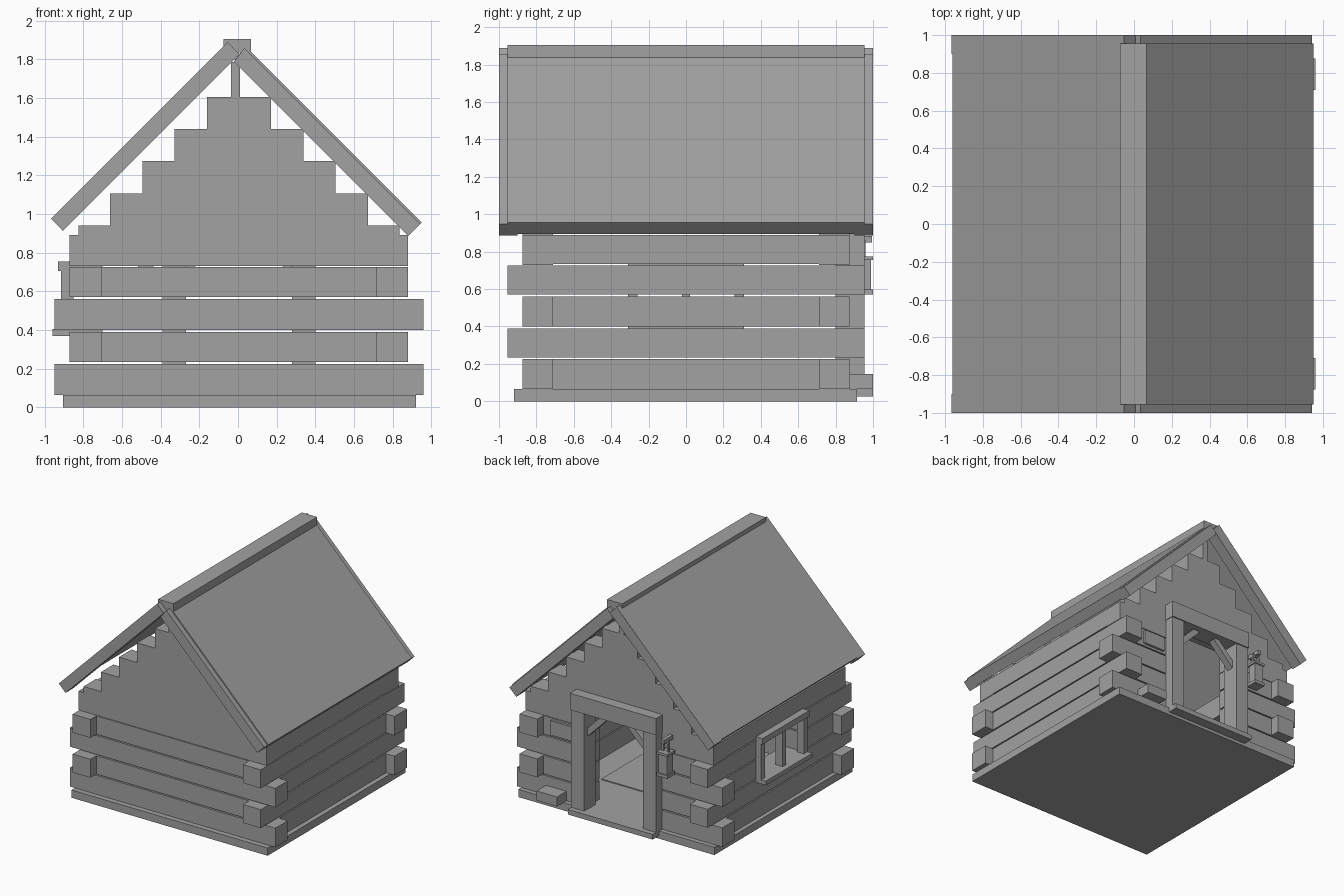
import bpy, bmesh
from mathutils import Vector

old = bpy.data.objects.get("Cube")
if old:
    bpy.data.objects.remove(old, do_unlink=True)

grey = bpy.data.materials.new("plain_grey")
grey.use_nodes = True
COLOUR = (0.36, 0.36, 0.36, 1)
grey.diffuse_color = COLOUR
for node in grey.node_tree.nodes:
    if node.type == 'BSDF_PRINCIPLED':
        node.inputs["Base Color"].default_value = COLOUR


def prism(name, outline, y0, y1):
    """Extrude an outline of (x, z) points from y0 to y1."""
    bm = bmesh.new()
    face = bm.faces.new([bm.verts.new((x, y0, z)) for x, z in outline])
    ext = bmesh.ops.extrude_face_region(bm, geom=[face])
    moved = [v for v in ext["geom"] if isinstance(v, bmesh.types.BMVert)]
    bmesh.ops.translate(bm, verts=moved, vec=(0, y1 - y0, 0))
    bmesh.ops.recalc_face_normals(bm, faces=bm.faces)
    mesh = bpy.data.meshes.new(name)
    bm.to_mesh(mesh)
    bm.free()
    mesh.materials.append(grey)
    obj = bpy.data.objects.new(name, mesh)
    bpy.context.scene.collection.objects.link(obj)
    return obj


def box(name, x0, x1, y0, y1, z0, z1):
    return prism(name, [(x0, z0), (x1, z0), (x1, z1), (x0, z1)], y0, y1)


def beam(name, a, b, width, y0, y1):
    """Slanted bar in the xz plane from a to b."""
    a, b = Vector(a), Vector(b)
    d = (b - a).normalized()
    n = Vector((-d.y, d.x)) * width / 2
    return prism(name, [a - n, b - n, b + n, a + n], y0, y1)


# Floor slab, threshold and rug
box("base_slab", -0.905, 0.92, -0.92, 0.915, 0, 0.065)
box("door_threshold", -0.39, 0.40, 0.91, 1.0, 0.025, 0.068)
box("floor_rug", -0.5, 0.5, -0.41, 0.41, 0.065, 0.073)

# Log walls: rows alternate which pair of walls crosses at the corners
CX, IN, OUT = 0.005, 0.71, 0.875
DOOR = (-0.30, 0.31)
WIN = 0.29
ROWS = [(0.065, 0.225), (0.235, 0.39), (0.40, 0.56), (0.57, 0.725), (0.735, 0.89)]
for i, (z0, z1) in enumerate(ROWS):
    long_x = i % 2 == 0
    if i < 4:
        hx = 0.955 if long_x else IN
        box(f"front_log_{i}", CX - hx, CX + hx, -OUT, -IN, z0, z1)
        box(f"back_log_right_{i}", CX - hx, DOOR[0], IN, OUT, z0, z1)
        box(f"back_log_left_{i}", DOOR[1], CX + hx, IN, OUT, z0, z1)
    hy = IN if long_x else 0.955
    box(f"left_log_{i}", CX + IN, CX + OUT, -hy, hy, z0, z1)
    if i in (2, 3):
        for s, tag in ((-1, "front"), (1, "back")):
            ya, yb = sorted((s * WIN, s * hy))
            box(f"right_log_{tag}_{i}", CX - OUT, CX - IN, ya, yb, z0, z1)
    else:
        box(f"right_log_{i}", CX - OUT, CX - IN, -hy, hy, z0, z1)

# Stepped gables
STEPS = [(0.875, 0.89), (0.83, 0.94), (0.667, 1.105), (0.5, 1.275),
         (0.333, 1.44), (0.165, 1.605)]


def gable(name, y0, y1, door):
    right, z = [], 0.73
    for hw, top in STEPS:
        right += [(CX + hw, z), (CX + hw, top)]
        z = top
    left = [(2 * CX - x, zz) for x, zz in reversed(right)]
    notch = [(DOOR[0], 0.73), (DOOR[0], 0.92), (DOOR[1], 0.92), (DOOR[1], 0.73)]
    prism(name, right + left + (notch if door else []), y0, y1)
    box(name + "_peak_stub", -0.035, 0.01, y0, y1, 1.6, 1.785)


gable("front_gable", -OUT, -IN, False)
gable("back_gable", IN, OUT, True)

# Roof panels, edge boards and ridge cap
box("ridge_cap", -0.075, 0.067, -0.955, 0.955, 1.835, 1.905)
prism("roof_panel_right", [(-0.958, 0.98), (-0.925, 0.945), (-0.02, 1.85), (-0.053, 1.89)], -0.955, 0.955)
prism("roof_panel_left", [(0.95, 0.955), (0.89, 0.895), (-0.015, 1.8), (0.04, 1.865)], -0.955, 0.955)
for s, tag in ((-1, "front"), (1, "back")):
    y0, y1 = sorted((s * 0.9, s * 1.0))
    prism(f"edge_board_right_{tag}", [(-0.967, 0.975), (-0.905, 0.912), (0.008, 1.825), (-0.053, 1.889)], y0, y1)
    prism(f"edge_board_left_{tag}", [(0.943, 0.948), (0.88, 0.886), (-0.022, 1.788), (0.034, 1.857)], y0, y1)
# Right roof covering reaches the ends of the edge boards
prism("roof_cover_right", [(-0.96, 0.982), (-0.93, 0.952), (-0.025, 1.857), (-0.053, 1.8895)], -0.998, 0.998)

# Door frame with corner braces
box("door_post_right", -0.39, -0.27, 0.80, 0.955, 0.065, 0.90)
box("door_post_left", 0.28, 0.40, 0.80, 0.955, 0.065, 0.90)
box("door_lintel", -0.395, 0.405, 0.80, 0.965, 0.89, 1.03)
beam("door_brace_right", (-0.285, 0.70), (-0.09, 0.895), 0.05, 0.85, 0.91)
beam("door_brace_left", (0.295, 0.70), (0.10, 0.895), 0.05, 0.85, 0.91)

# Window frame on the right wall
box("window_sill", -0.96, -0.70, -0.31, 0.31, 0.37, 0.405)
box("window_header", -0.93, -0.70, -0.31, 0.31, 0.705, 0.755)
for tag, y, w in (("front", -0.285, 0.05), ("middle", 0, 0.045), ("back", 0.285, 0.05)):
    box(f"window_post_{tag}", -0.915, -0.85, y - w / 2, y + w / 2, 0.40, 0.71)

# Step block and small plaque beside the door
box("step_block", 0.50, 0.69, 0.87, 1.0, 0.065, 0.145)
box("wall_plaque", 0.43, 0.635, 0.87, 0.895, 0.59, 0.71)

# Hanging lantern
LX, LY = -0.478, 0.95
box("lantern_arm", LX - 0.015, LX + 0.015, 0.87, 0.995, 0.85, 0.885)
for s, tag in ((-1, "right"), (1, "left")):
    x = LX + s * 0.025
    box(f"lantern_handle_{tag}", x - 0.008, x + 0.008, LY - 0.01, LY + 0.01, 0.77, 0.86)
box("lantern_handle_top", LX - 0.033, LX + 0.033, LY - 0.01, LY + 0.01, 0.84, 0.858)
box("lantern_cap", LX - 0.05, LX + 0.05, LY - 0.05, LY + 0.05, 0.755, 0.775)
box("lantern_body", LX - 0.04, LX + 0.04, LY - 0.04, LY + 0.04, 0.59, 0.76)
box("lantern_foot", LX - 0.05, LX + 0.05, LY - 0.05, LY + 0.05, 0.572, 0.598)
